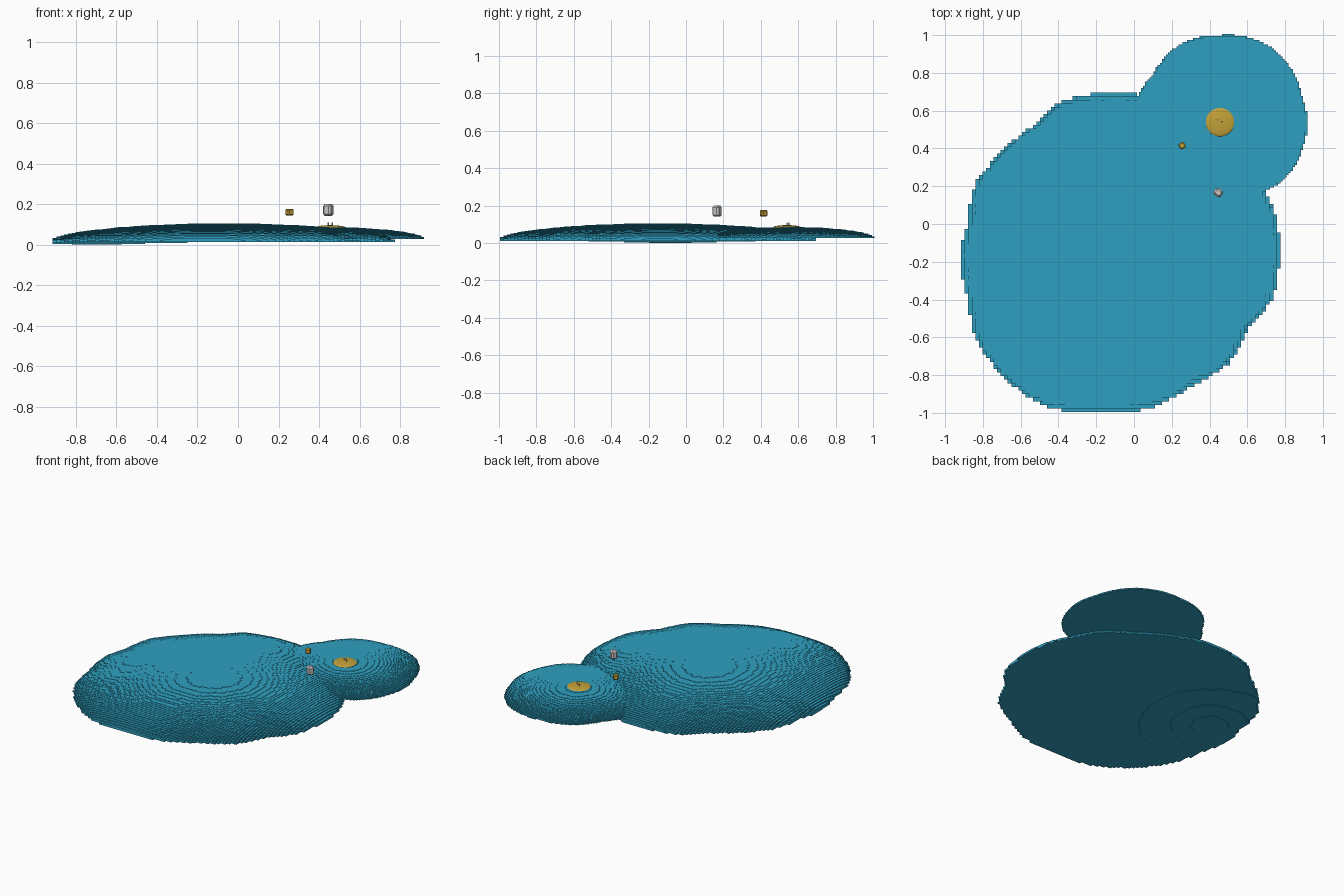
import bpy, bmesh, math
from mathutils import Vector

if "Cube" in bpy.data.objects:
    bpy.data.objects.remove(bpy.data.objects["Cube"])


def paint(ob, name, rgb):
    m = bpy.data.materials.get(name) or bpy.data.materials.new(name)
    m.diffuse_color = (*rgb, 1)
    m.use_nodes = True
    m.node_tree.nodes["Principled BSDF"].inputs["Base Color"].default_value = m.diffuse_color
    ob.data.materials.append(m)


BLUE, GOLD = (0.028, 0.35, 0.53), (0.55, 0.36, 0.04)


def link(name, bm):
    me = bpy.data.meshes.new(name)
    bm.to_mesh(me)
    bm.free()
    ob = bpy.data.objects.new(name, me)
    bpy.context.collection.objects.link(ob)
    return ob


def radial(outline, c):
    """Outline radius as a function of angle around c."""
    pol = sorted((math.atan2(y - c[1], x - c[0]), math.hypot(x - c[0], y - c[1])) for x, y in outline)
    pol = [(pol[-1][0] - math.tau, pol[-1][1])] + pol + [(pol[0][0] + math.tau, pol[0][1])]

    def f(a):
        for (a0, r0), (a1, r1) in zip(pol, pol[1:]):
            if a0 <= a <= a1:
                return r0 + (r1 - r0) * (a - a0) / max(a1 - a0, 1e-9)
    return f


def mound(name, outline, c, cell, floor, rim, top, step):
    """Terraced dome made of square columns with quantised heights."""
    rad = radial(outline, c)
    cols = {}
    n = int(1.2 / cell)
    for i in range(-n, n + 1):
        for j in range(-n, n + 1):
            x, y = i * cell, j * cell
            r = math.hypot(x, y) / rad(math.atan2(y, x))
            if r < 1:
                h = rim + (top - rim) * (1 - r * r) ** 0.55
                cols[i, j] = (floor(x + c[0], y + c[1]), round(h / step) * step)
    bm = bmesh.new()

    def quad(pts):
        bm.faces.new([bm.verts.new(p) for p in pts])

    s = cell / 2
    for (i, j), (b, t) in cols.items():
        x, y = c[0] + i * cell, c[1] + j * cell
        ring = [(x - s, y - s), (x + s, y - s), (x + s, y + s), (x - s, y + s)]
        quad([(*p, t) for p in ring])
        quad([(*p, b) for p in reversed(ring)])
        for k, (di, dj) in enumerate(((0, -1), (1, 0), (0, 1), (-1, 0))):
            p, q = ring[k], ring[(k + 1) % 4]
            nb = cols.get((i + di, j + dj))
            spans = [(b, t)] if nb is None else [(nb[1], t), (b, nb[0])]
            for lo, hi in spans:
                if hi - lo > 1e-5:
                    quad([(*p, lo), (*q, lo), (*q, hi), (*p, hi)])
    bmesh.ops.remove_doubles(bm, verts=bm.verts, dist=1e-5)
    ob = link(name, bm)
    paint(ob, "blue", BLUE)
    return ob


# Large mound, its underside stepping down to one low spot
def stepped_floor(x, y):
    d = math.hypot(x + 0.7, y + 0.08)
    return 0.004 * sum(d > lim for lim in (0.12, 0.25, 0.45))


mound("large_mound", [
    (0, .69), (-.2, .69), (-.4, .64), (-.5, .54), (-.72, .36), (-.84, .22), (-.88, 0),
    (-.92, -.15), (-.88, -.4), (-.84, -.6), (-.7, -.8), (-.46, -.97), (-.2, -1), (.1, -.97),
    (.3, -.86), (.5, -.74), (.6, -.56), (.73, -.4), (.77, -.2), (.76, 0), (.69, .18),
    (.6, .35), (.4, .5), (.2, .62)], (-.07, -.15), 0.019, stepped_floor, 0.018, 0.105, 0.002)

# Small mound
mound("small_mound", [
    (.02, .68), (.1, .79), (.24, .95), (.35, .99), (.45, 1.0), (.6, .99), (.75, .92),
    (.84, .81), (.89, .68), (.92, .54), (.9, .42), (.81, .25), (.69, .17), (.45, .12),
    (.2, .2), (.05, .36), (0, .52)], (.45, .55), 0.011, lambda x, y: 0.027, 0.03, 0.086, 0.002)

# Golden cap on the small mound
bm = bmesh.new()
bmesh.ops.create_uvsphere(bm, u_segments=32, v_segments=16, radius=1)
for v in bm.verts:
    v.co = Vector((0.455 + v.co.x * 0.077, 0.54 + v.co.y * 0.077, 0.083 + v.co.z * 0.013))
paint(link("golden_cap", bm), "gold", GOLD)


# Floating pieces
def block(name, loc, size, turn, bevel):
    bm = bmesh.new()
    bmesh.ops.create_cube(bm, size=1)
    bmesh.ops.scale(bm, vec=size, verts=bm.verts)
    bmesh.ops.bevel(bm, geom=bm.edges[:], offset=bevel, segments=1, affect='EDGES')
    ob = link(name, bm)
    ob.location = loc
    ob.rotation_euler.z = math.radians(turn)
    return ob


paint(block("golden_block", (.255, .415, .16), (.033, .033, .034), 32, .005), "gold", GOLD)
block("grey_block", (.446, .166, .171), (.046, .042, .06), -32, .01)

# Tiny specks above the cap
for k, (x, y) in enumerate(((.445, .55), (.465, .54))):
    block(f"speck_{k + 1}", (x, y, .102), (.006, .006, .014), 20, .001)
